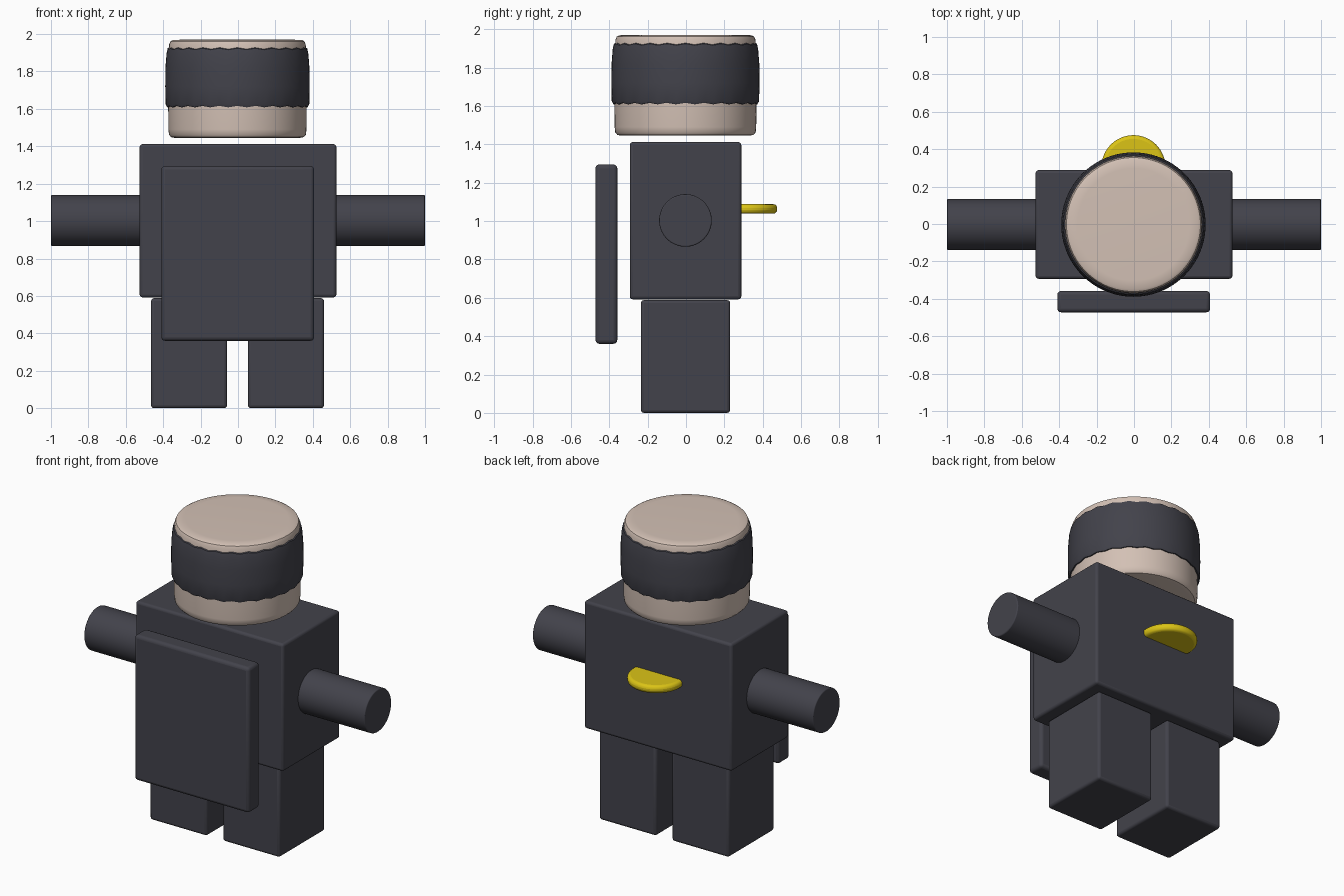
import bpy
import bmesh
import math

cube = bpy.data.objects.get("Cube")
if cube:
    bpy.data.objects.remove(cube, do_unlink=True)


def make_material(name, colour):
    mat = bpy.data.materials.new(name)
    mat.use_nodes = True
    mat.diffuse_color = (*colour, 1)
    mat.node_tree.nodes["Principled BSDF"].inputs["Base Color"].default_value = (*colour, 1)
    return mat


charcoal = make_material("charcoal", (0.055, 0.055, 0.07))
cream = make_material("cream", (0.65, 0.53, 0.46))
yellow = make_material("yellow", (0.71, 0.55, 0.008))


def finish(obj, name, mat, bevel=0.0, segments=3):
    obj.name = name
    obj.data.materials.append(mat)
    if bevel:
        mod = obj.modifiers.new("soft_edges", "BEVEL")
        mod.width = bevel
        mod.segments = segments
        mod.limit_method = "ANGLE"
    bpy.ops.object.select_all(action="DESELECT")
    obj.select_set(True)
    bpy.context.view_layer.objects.active = obj
    bpy.ops.object.shade_smooth_by_angle(angle=math.radians(35))
    return obj


def box(name, x, y, z, bevel=0.016):
    """Rounded block given its low and high limits on each axis."""
    limits = (x, y, z)
    bpy.ops.mesh.primitive_cube_add(size=1, location=[sum(a) / 2 for a in limits])
    obj = bpy.context.object
    obj.scale = [a[1] - a[0] for a in limits]
    bpy.ops.object.transform_apply(location=False, rotation=False, scale=True)
    return finish(obj, name, charcoal, bevel)


def cylinder(name, radius, depth, location, mat, bevel, rotation=(0, 0, 0)):
    bpy.ops.mesh.primitive_cylinder_add(vertices=64, radius=radius, depth=depth,
                                        location=location, rotation=rotation)
    return finish(bpy.context.object, name, mat, bevel)


def lathe(name, profile, mat, steps=96, closed=False, ripple=0.0):
    """Spin a (radius, height) profile about z; ripple waves its end heights."""
    bm = bmesh.new()
    rings = []
    for i, (r, z) in enumerate(profile):
        wave = ripple if i in (0, 1, len(profile) - 2, len(profile) - 1) else 0
        ring = []
        for k in range(steps):
            a = math.tau * k / steps
            dz = wave * math.cos(a * steps / 4)
            ring.append(bm.verts.new((r * math.cos(a), r * math.sin(a), z + dz)))
        rings.append(ring)
    pairs = list(zip(rings, rings[1:]))
    if closed:
        pairs.append((rings[-1], rings[0]))
    else:
        bm.faces.new(rings[0])
        bm.faces.new(rings[-1])
    for low, high in pairs:
        for k in range(steps):
            n = (k + 1) % steps
            bm.faces.new((low[k], low[n], high[n], high[k]))
    bmesh.ops.recalc_face_normals(bm, faces=bm.faces)
    mesh = bpy.data.meshes.new(name)
    bm.to_mesh(mesh)
    bm.free()
    obj = bpy.data.objects.new(name, mesh)
    bpy.context.collection.objects.link(obj)
    return finish(obj, name, mat)


# Body blocks
box("torso", (-0.526, 0.526), (-0.293, 0.288), (0.592, 1.412))
box("front_panel", (-0.41, 0.407), (-0.472, -0.358), (0.36, 1.295), 0.02)
box("right_leg", (-0.465, -0.058), (-0.235, 0.23), (0, 0.588))
box("left_leg", (0.053, 0.46), (-0.235, 0.23), (0, 0.588))

# Arms reach straight out from the torso
for side, sign in (("left", 1), ("right", -1)):
    cylinder(side + "_arm", 0.137, 0.5, (sign * 0.749, -0.003, 1.003), charcoal, 0.006,
             (0, math.pi / 2, 0))

# Disc half sunk into the back
cylinder("back_disc", 0.171, 0.05, (-0.003, 0.304, 1.063), yellow, 0.02)

# Head drum with soft rims
lathe("head", [(0.335, 1.445), (0.355, 1.449), (0.366, 1.462), (0.369, 1.49),
               (0.371, 1.70), (0.367, 1.90), (0.365, 1.945), (0.358, 1.961),
               (0.345, 1.968), (0.30, 1.970)], cream)

# Band wrapped around the head, wavy along both rims
lathe("head_band", [(0.36, 1.613), (0.378, 1.612), (0.384, 1.625), (0.386, 1.72),
                    (0.385, 1.82), (0.379, 1.895), (0.373, 1.92), (0.36, 1.927)],
      charcoal, closed=True, ripple=0.004)

# Keep the head centred over the body
for part in ("head", "head_band"):
    bpy.data.objects[part].location = (-0.003, -0.003, 0)
